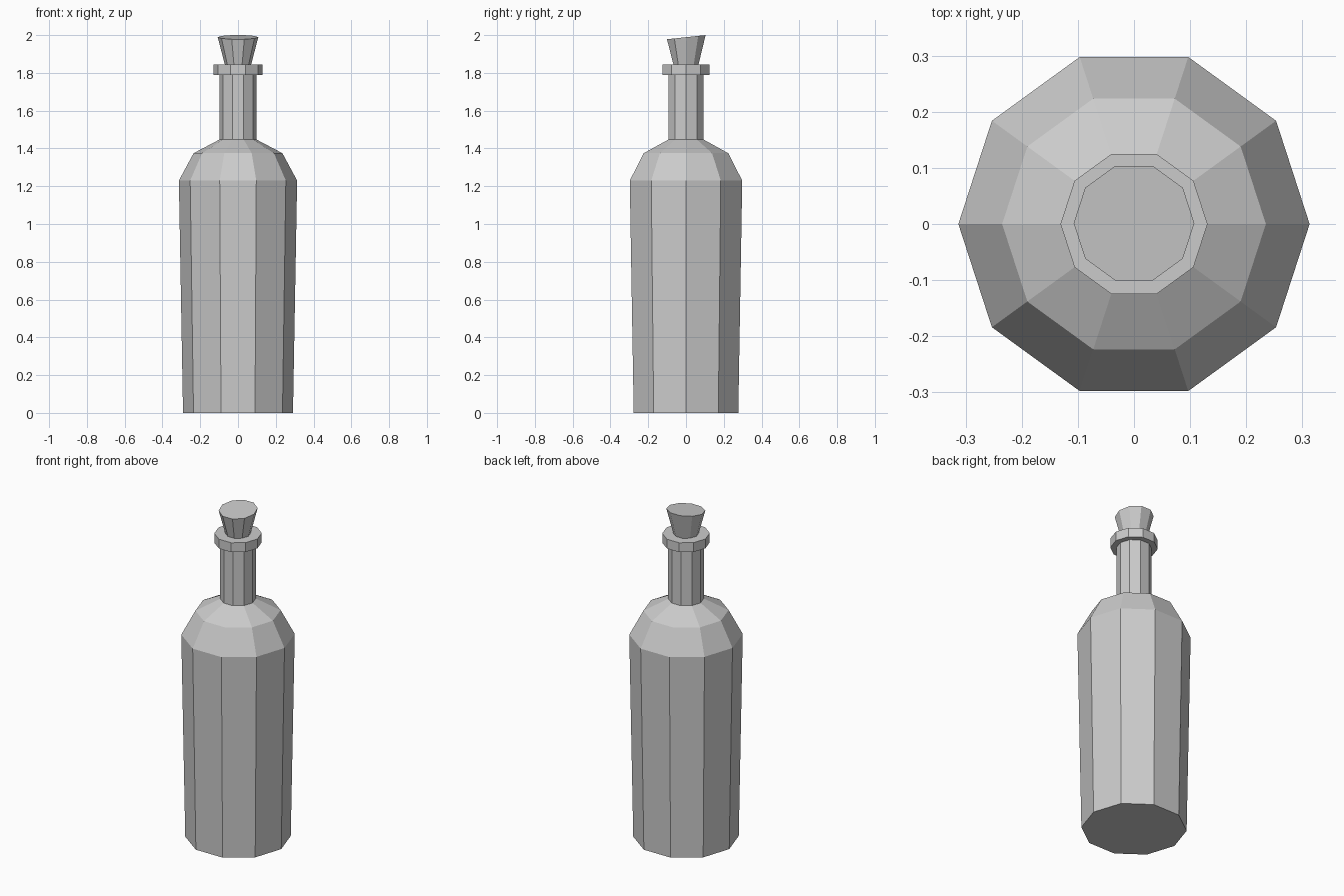
import bpy, bmesh, math

if "Cube" in bpy.data.objects:
    bpy.data.objects.remove(bpy.data.objects["Cube"])

SIDES = 10


def lathe(name, profile, tilt=0.0, shift=0.0):
    """Ten-sided solid from (radius, z) pairs; the top ring can lean up toward +y."""
    bm = bmesh.new()
    rings = []
    for i, (r, z) in enumerate(profile):
        top = i == len(profile) - 1
        ring = []
        for k in range(SIDES):
            a = 2 * math.pi * k / SIDES
            x, y = r * math.cos(a), r * math.sin(a)
            if top:
                z_k, y = z + tilt * y, y + shift
            else:
                z_k = z
            ring.append(bm.verts.new((x, y, z_k)))
        rings.append(ring)
    for lo, hi in zip(rings, rings[1:]):
        for k in range(SIDES):
            n = (k + 1) % SIDES
            bm.faces.new((lo[k], lo[n], hi[n], hi[k]))
    bm.faces.new(rings[0][::-1])
    bm.faces.new(rings[-1])
    bmesh.ops.recalc_face_normals(bm, faces=bm.faces)
    mesh = bpy.data.meshes.new(name)
    bm.to_mesh(mesh)
    bm.free()
    obj = bpy.data.objects.new(name, mesh)
    bpy.context.collection.objects.link(obj)
    return obj


# Bottle: tapered body, two-step shoulder, neck and lip
lathe("bottle", [
    (0.291, 0.0), (0.313, 1.23), (0.235, 1.375), (0.098, 1.447),
    (0.098, 1.788), (0.131, 1.788), (0.131, 1.845),
])

# Cork: flared, with a slanted top
lathe("cork", [(0.066, 1.83), (0.1075, 1.989)], tilt=0.107, shift=0.0015)
